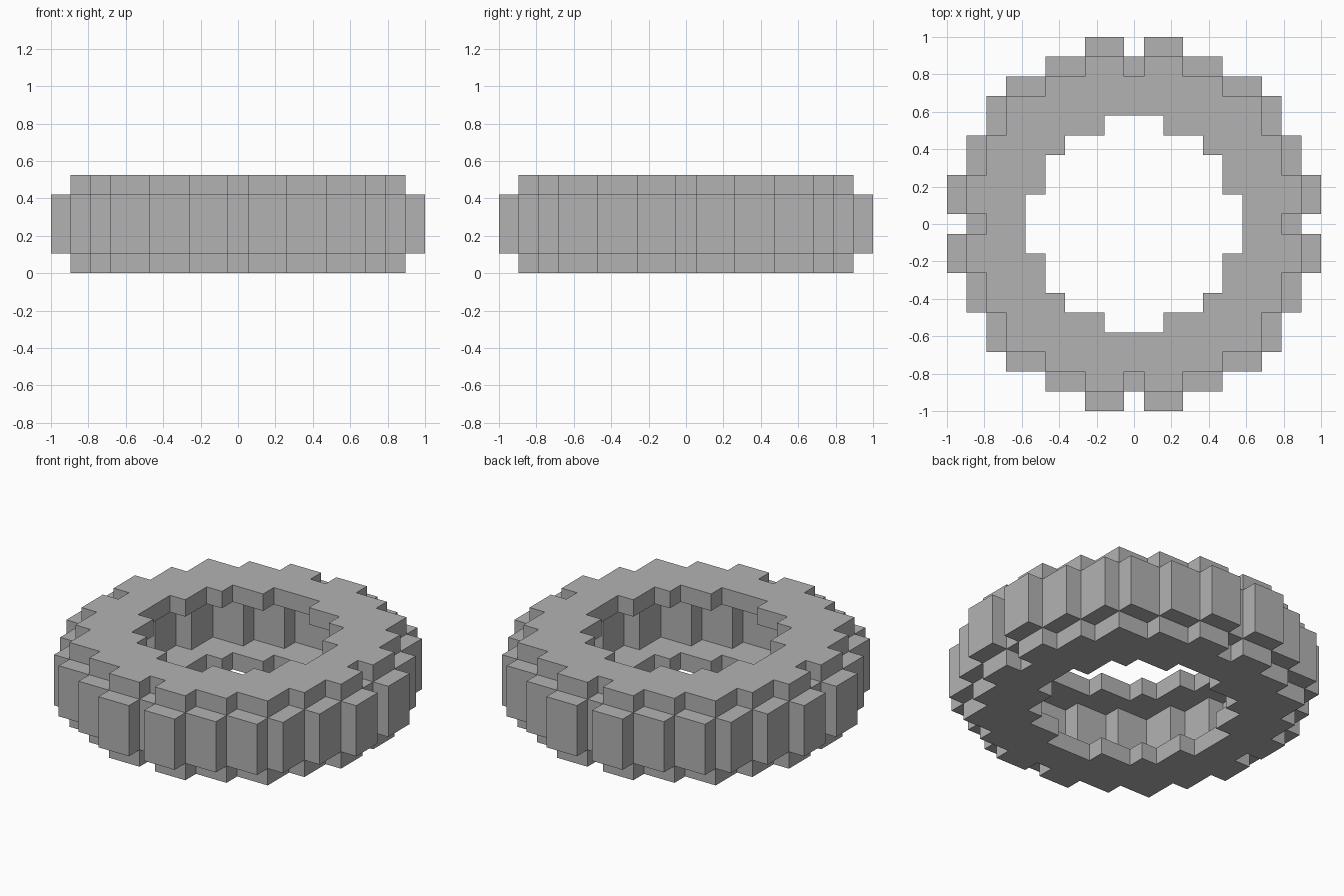
import bpy
import bmesh
from mathutils import Vector

cube = bpy.data.objects.get("Cube")
if cube:
    bpy.data.objects.remove(cube, do_unlink=True)

UNIT = 2 / 19      # edge of one block
REACH = 9          # blocks from the centre to the rim
LAYERS = 5

# Stepped outlines of one quadrant: reach in blocks for each column from the centre
SIDEWALL_RIM = [7, 8, 8, 7, 7, 6, 6, 4, 2]
SIDEWALL_HOLE = [5, 5, 4, 4, 3, 1]
TREAD_RIM = [8, 9, 9, 8, 8, 7, 7, 6, 4, 2]
TREAD_CAVITY = [7, 7, 6, 6, 5, 5, 3, 1]


def inside(outline, i, j):
    """Quadrant outline, mirrored over both axes and the diagonal."""
    i, j = abs(i), abs(j)
    n = len(outline)
    return i < n and j < n and j <= outline[i] and i <= outline[j]


def solid(i, j, k):
    if k < 0 or k >= LAYERS:
        return False
    if k in (0, LAYERS - 1):
        return inside(SIDEWALL_RIM, i, j) and not inside(SIDEWALL_HOLE, i, j)
    return inside(TREAD_RIM, i, j) and not inside(TREAD_CAVITY, i, j)


def add_side(bm, centre, axis, sign):
    """One outward facing square on a block."""
    normal, u, v = Vector(), Vector(), Vector()
    normal[axis] = sign / 2
    u[(axis + 1) % 3] = sign / 2
    v[(axis + 2) % 3] = 1 / 2
    corners = (-u - v, u - v, u + v, -u + v)
    bm.faces.new([bm.verts.new((centre + normal + c) * UNIT) for c in corners])


# Tyre shell: only the exposed sides of the blocks
bm = bmesh.new()
span = range(-REACH, REACH + 1)
for i in span:
    for j in span:
        for k in range(LAYERS):
            if not solid(i, j, k):
                continue
            for axis in range(3):
                for sign in (-1, 1):
                    near = [i, j, k]
                    near[axis] += sign
                    if not solid(*near):
                        add_side(bm, Vector((i, j, k + 0.5)), axis, sign)

# Weld the squares and merge the flat areas
bmesh.ops.remove_doubles(bm, verts=bm.verts[:], dist=UNIT / 100)
bmesh.ops.dissolve_limit(bm, angle_limit=0.01, verts=bm.verts[:], edges=bm.edges[:])

mesh = bpy.data.meshes.new("tyre")
bm.to_mesh(mesh)
bm.free()

# Plain grey
grey = bpy.data.materials.new("grey")
grey.use_nodes = True
colour = (0.45, 0.45, 0.45, 1)
grey.diffuse_color = colour
grey.node_tree.nodes["Principled BSDF"].inputs["Base Color"].default_value = colour
mesh.materials.append(grey)

tyre = bpy.data.objects.new("tyre", mesh)
bpy.context.collection.objects.link(tyre)
